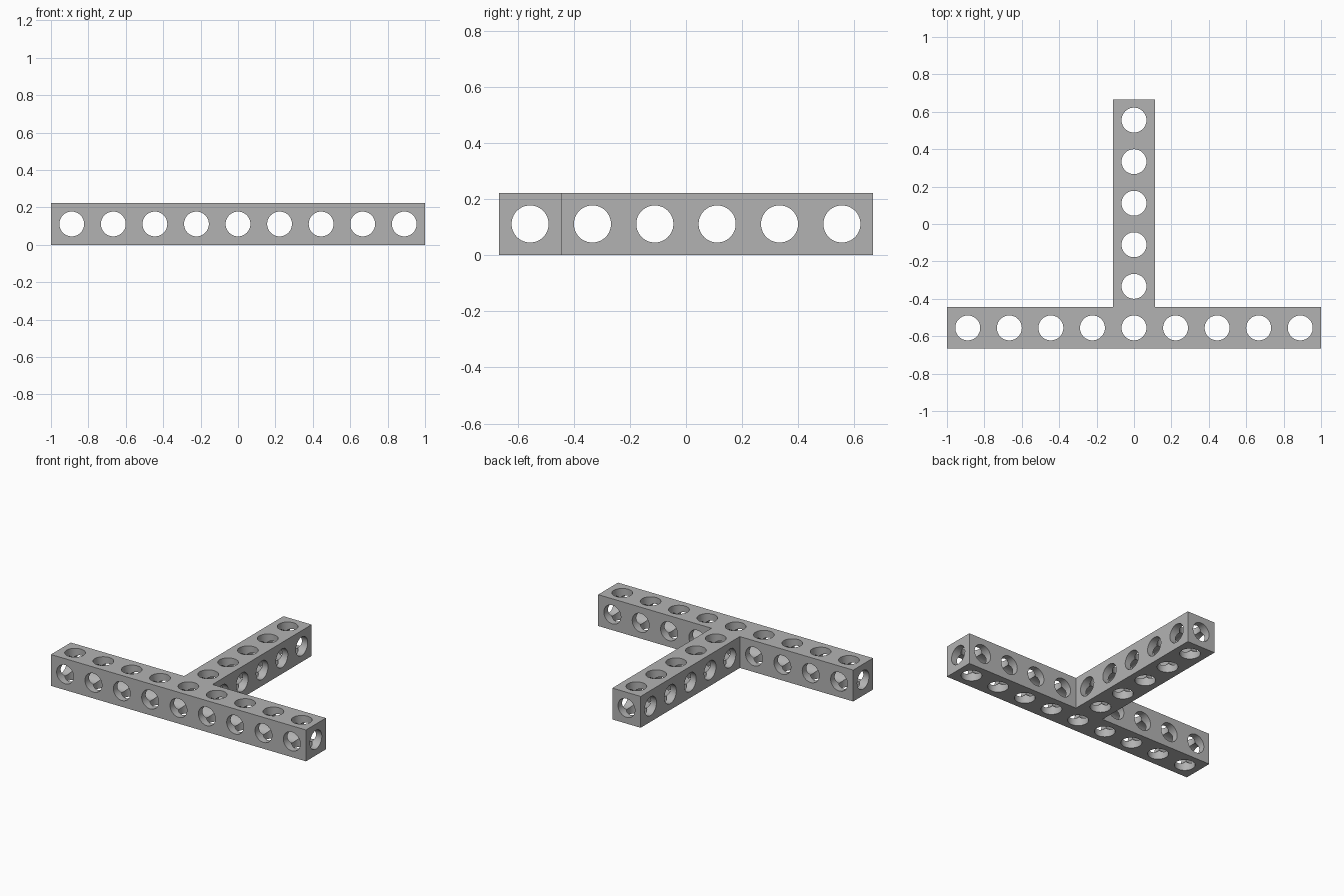
import bpy
import bmesh
import math
from mathutils import Matrix, Vector

cube = bpy.data.objects.get("Cube")
if cube:
    bpy.data.objects.remove(cube, do_unlink=True)

PITCH = 2 / 9          # hole spacing and beam thickness
HALF = PITCH / 2
RADIUS = 0.3 * PITCH
BAR_Y = -2.5 * PITCH   # centre line of the long bar
END_Y = 3 * PITCH

grey = bpy.data.materials.new("mid_grey")
grey.use_nodes = True
color = (0.45, 0.45, 0.45, 1)
grey.diffuse_color = color
grey.node_tree.nodes["Principled BSDF"].inputs["Base Color"].default_value = color


def make_object(name, bm):
    bmesh.ops.recalc_face_normals(bm, faces=bm.faces[:])
    mesh = bpy.data.meshes.new(name)
    bm.to_mesh(mesh)
    bm.free()
    mesh.materials.append(grey)
    obj = bpy.data.objects.new(name, mesh)
    bpy.context.collection.objects.link(obj)
    return obj


def make_drill(name, axis, holes, radius):
    """Row of cylinders along an axis; holes holds (centre, length) pairs."""
    bm = bmesh.new()
    turn = Vector((0, 0, 1)).rotation_difference(Vector(axis)).to_matrix().to_4x4()
    for centre, length in holes:
        bmesh.ops.create_cone(bm, cap_ends=True, segments=48, radius1=radius,
                              radius2=radius, depth=length,
                              matrix=Matrix.Translation(centre) @ turn)
    drill = make_object(name, bm)
    drill.hide_render = True
    return drill


# T-shaped beam body: right half of the outline, mirrored and extruded
right = [(1, BAR_Y - HALF), (1, BAR_Y + HALF), (HALF, BAR_Y + HALF), (HALF, END_Y)]
outline = right + [(-x, y) for x, y in reversed(right)]
bm = bmesh.new()
face = bm.faces.new([bm.verts.new((x, y, 0)) for x, y in outline])
extruded = bmesh.ops.extrude_face_region(bm, geom=[face])
bmesh.ops.translate(bm, vec=(0, 0, PITCH),
                    verts=[v for v in extruded["geom"] if isinstance(v, bmesh.types.BMVert)])
beam = make_object("t_beam", bm)

# Hole positions along the bar and the stem
bar_xs = [(i - 4) * PITCH for i in range(9)]
stem_ys = [BAR_Y + i * PITCH for i in range(1, 6)]
short = PITCH * 1.3

vertical = [((x, BAR_Y, HALF), short) for x in bar_xs]
vertical += [((0, y, HALF), short) for y in stem_ys]
crosswise = [((x, BAR_Y, HALF), short) for x in bar_xs if abs(x) > HALF]
crosswise.append(((0, 0, HALF), 3))
lengthwise = [((0, BAR_Y, HALF), 3)] + [((0, y, HALF), short) for y in stem_ys]

# Tiny radius differences keep the crossing bores from touching tangentially
drills = [make_drill("vertical_drill", (0, 0, 1), vertical, RADIUS),
          make_drill("crosswise_drill", (0, 1, 0), crosswise, RADIUS * 0.996),
          make_drill("lengthwise_drill", (1, 0, 0), lengthwise, RADIUS * 0.992)]

bpy.ops.object.select_all(action="DESELECT")
bpy.context.view_layer.objects.active = beam
beam.select_set(True)
for drill in drills:
    cut = beam.modifiers.new(drill.name, "BOOLEAN")
    cut.operation = "DIFFERENCE"
    cut.solver = "EXACT"
    cut.object = drill
    bpy.ops.object.modifier_apply(modifier=cut.name)
    bpy.data.objects.remove(drill, do_unlink=True)

# Smooth bores with crisp rims
bpy.ops.object.shade_smooth_by_angle(angle=math.radians(30))
